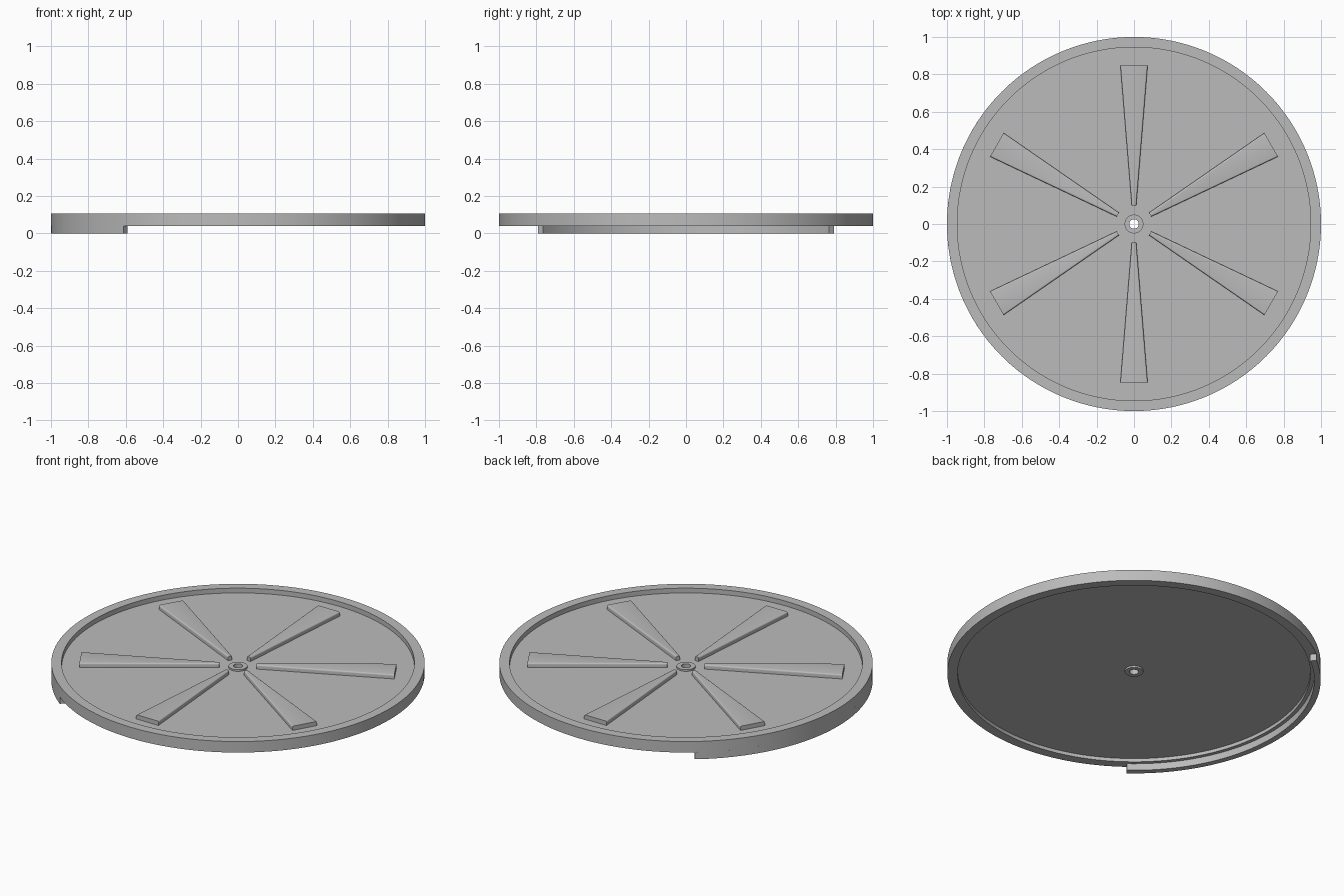
import bpy, bmesh, math

cube = bpy.data.objects.get("Cube")
if cube:
    bpy.data.objects.remove(cube, do_unlink=True)

grey = bpy.data.materials.new("plain grey")
grey.use_nodes = True
colour = (0.5, 0.5, 0.5, 1)
grey.diffuse_color = colour
grey.node_tree.nodes["Principled BSDF"].inputs["Base Color"].default_value = colour

RIM_BOTTOM, RIM_TOP = 0.04, 0.105
PLATE_BOTTOM, PLATE_TOP = 0.06, 0.077


def finish(name, bm, smooth=True):
    bmesh.ops.recalc_face_normals(bm, faces=bm.faces)
    mesh = bpy.data.meshes.new(name)
    bm.to_mesh(mesh)
    bm.free()
    mesh.materials.append(grey)
    ob = bpy.data.objects.new(name, mesh)
    bpy.context.collection.objects.link(ob)
    if smooth:
        bpy.ops.object.select_all(action="DESELECT")
        ob.select_set(True)
        bpy.context.view_layer.objects.active = ob
        bpy.ops.object.shade_smooth_by_angle(angle=math.radians(30))
    return ob


def sweep(name, profile, start=0, end=360, steps=128):
    """Turn a closed (radius, height) profile about the z axis."""
    bm = bmesh.new()
    full = end - start == 360
    rings = []
    for i in range(steps if full else steps + 1):
        a = math.radians(start + (end - start) * i / steps)
        rings.append([bm.verts.new((r * math.cos(a), r * math.sin(a), z)) for r, z in profile])
    n = len(profile)
    pairs = list(zip(rings, rings[1:])) + ([(rings[-1], rings[0])] if full else [])
    for a, b in pairs:
        for j in range(n):
            k = (j + 1) % n
            bm.faces.new((a[j], a[k], b[k], b[j]))
    if not full:
        bm.faces.new(rings[0])
        bm.faces.new(rings[-1])
    return finish(name, bm)


# Dished disc: raised rim, thin web and a bored hub in one profile
sweep("wheel_disc", [
    (0.025, 0.05), (0.05, 0.05), (0.05, PLATE_BOTTOM),
    (0.945, PLATE_BOTTOM), (0.945, RIM_BOTTOM), (1, RIM_BOTTOM),
    (1, RIM_TOP), (0.945, RIM_TOP), (0.945, PLATE_TOP),
    (0.05, PLATE_TOP), (0.05, 0.087), (0.025, 0.087)])

# Curved lip hanging below part of the rim
sweep("lower_arc_lip", [(0.966, 0), (1, 0), (1, 0.041), (0.966, 0.041)],
      127.7, 232.3, 48)

# Six tapered ribs with rounded long edges
for i in range(6):
    bm = bmesh.new()
    outline = [(0.1, -0.012), (0.847, -0.073), (0.847, 0.073), (0.1, 0.012)]
    low = [bm.verts.new((x, y, PLATE_TOP - 0.005)) for x, y in outline]
    high = [bm.verts.new((x, y, PLATE_TOP + 0.025)) for x, y in outline]
    bm.faces.new(low)
    bm.faces.new(high)
    for j in range(4):
        k = (j + 1) % 4
        bm.faces.new((low[j], low[k], high[k], high[j]))
    bm.edges.ensure_lookup_table()
    long_edges = [e for e in bm.edges if all(v in high for v in e.verts)
                  and abs(e.verts[0].co.x - e.verts[1].co.x) > 0.1]
    bmesh.ops.bevel(bm, geom=long_edges, offset=0.008, segments=4,
                    profile=0.5, affect="EDGES")
    rib = finish(f"rib_{i + 1}", bm)
    rib.rotation_euler.z = math.radians(30 + 60 * i)
